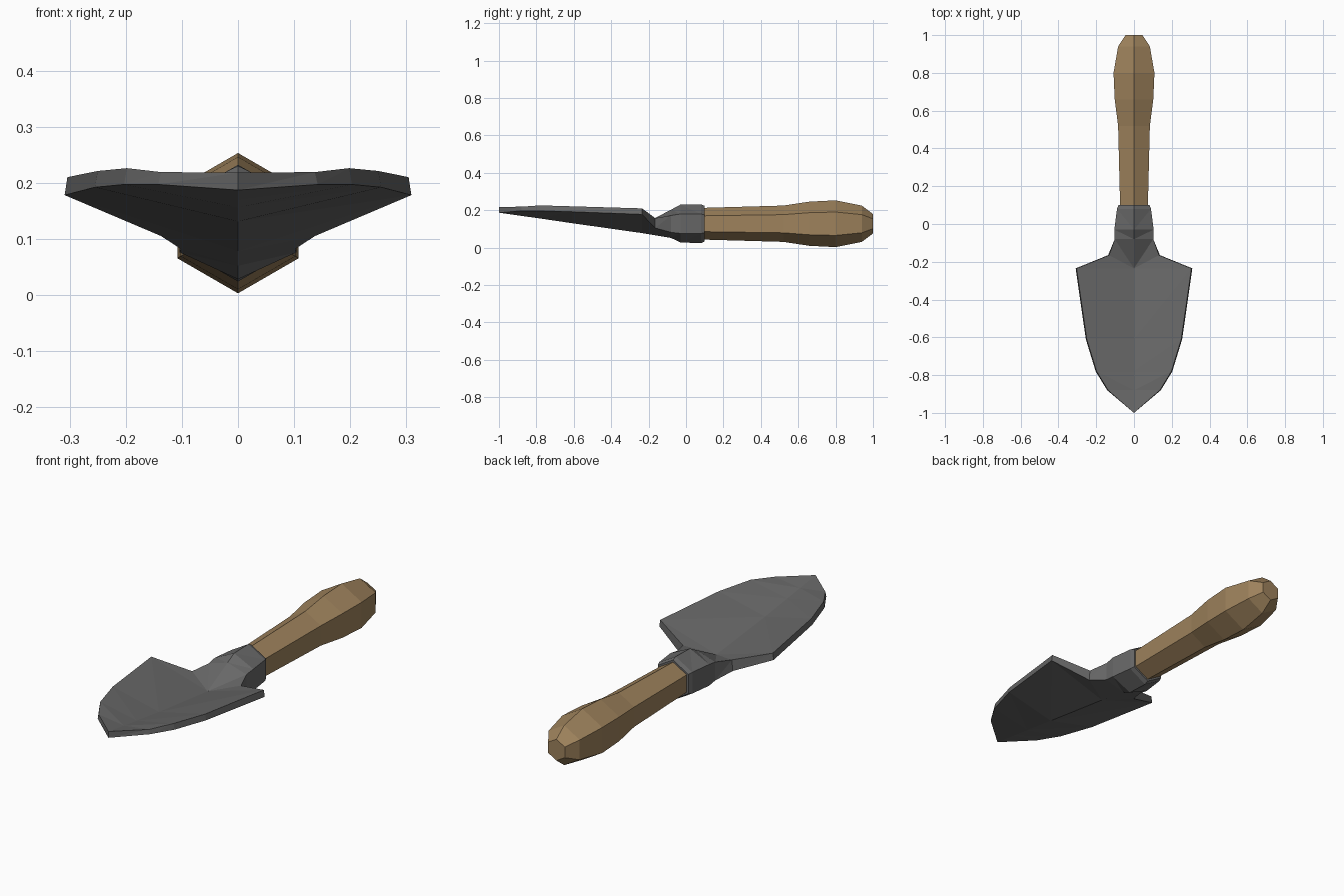
import bpy, bmesh, math

if "Cube" in bpy.data.objects:
    bpy.data.objects.remove(bpy.data.objects["Cube"])

CZ = 0.128  # height of the handle axis


def material(name, rgb):
    m = bpy.data.materials.new(name)
    m.diffuse_color = (*rgb, 1)
    m.use_nodes = True
    m.node_tree.nodes["Principled BSDF"].inputs["Base Color"].default_value = m.diffuse_color
    return m


def loft(name, rings, mat):
    """Skin six-sided rings (top, right x2, bottom, left x2) with flat triangles."""
    bm = bmesh.new()
    vs = [[bm.verts.new(p) for p in r] for r in rings]
    for a, b in zip(vs, vs[1:]):
        for i in range(6):
            j = (i + 1) % 6
            # diagonals run from the centre line of one ring to the edge of the next
            if i in (0, 3):
                tris = (a[i], a[j], b[j]), (a[i], b[j], b[i])
            else:
                tris = (a[i], a[j], b[i]), (a[j], b[j], b[i])
            for t in tris:
                bm.faces.new(t)
    bm.faces.new(vs[0])
    bm.faces.new(vs[-1])
    bmesh.ops.remove_doubles(bm, verts=bm.verts, dist=1e-4)
    bmesh.ops.dissolve_degenerate(bm, edges=bm.edges, dist=1e-5)
    bmesh.ops.recalc_face_normals(bm, faces=bm.faces)
    me = bpy.data.meshes.new(name)
    bm.to_mesh(me)
    bm.free()
    me.materials.append(mat)
    ob = bpy.data.objects.new(name, me)
    bpy.context.collection.objects.link(ob)
    return ob


def hexagon(y, r):
    return [(r * math.sin(k * math.pi / 3), y, CZ + r * math.cos(k * math.pi / 3))
            for k in range(6)]


def section(ye, w, zt, zb, yc, ct, cb):
    """Edge y, half width, edge top/bottom z, centre y, centre top/bottom z."""
    wb = w + 0.005 if w > 0.11 else w
    return [(0, yc, ct), (w, ye, zt), (wb, ye, zb),
            (0, yc, cb), (-wb, ye, zb), (-w, ye, zt)]


steel = material("dark steel", (0.138, 0.138, 0.138))
wood = material("brown wood", (0.34, 0.223, 0.107))

# blade, neck and socket as one skin
loft("blade_and_socket", [
    section(-1.00, 0.000, 0.218, 0.187, -1.00, 0.218, 0.187),
    section(-0.88, 0.137, 0.219, 0.197, -0.88, 0.201, 0.170),
    section(-0.78, 0.198, 0.226, 0.197, -0.78, 0.187, 0.156),
    section(-0.61, 0.250, 0.221, 0.192, -0.61, 0.164, 0.131),
    section(-0.235, 0.304, 0.210, 0.178, -0.235, 0.122, 0.078),
    section(-0.165, 0.132, 0.158, 0.105, -0.235, 0.122, 0.078),
    section(-0.08, 0.102, 0.172, 0.082, -0.08, 0.203, 0.052),
    section(-0.03, 0.104, 0.180, 0.076, -0.03, 0.230, 0.028),
    hexagon(0.08, 0.104),
    hexagon(0.10, 0.095),
], steel)

# wooden grip
loft("handle", [hexagon(y, r) for y, r in (
    (0.08, 0.084), (0.10, 0.085), (0.52, 0.097), (0.66, 0.118),
    (0.80, 0.125), (0.94, 0.097), (1.00, 0.052))], wood)
